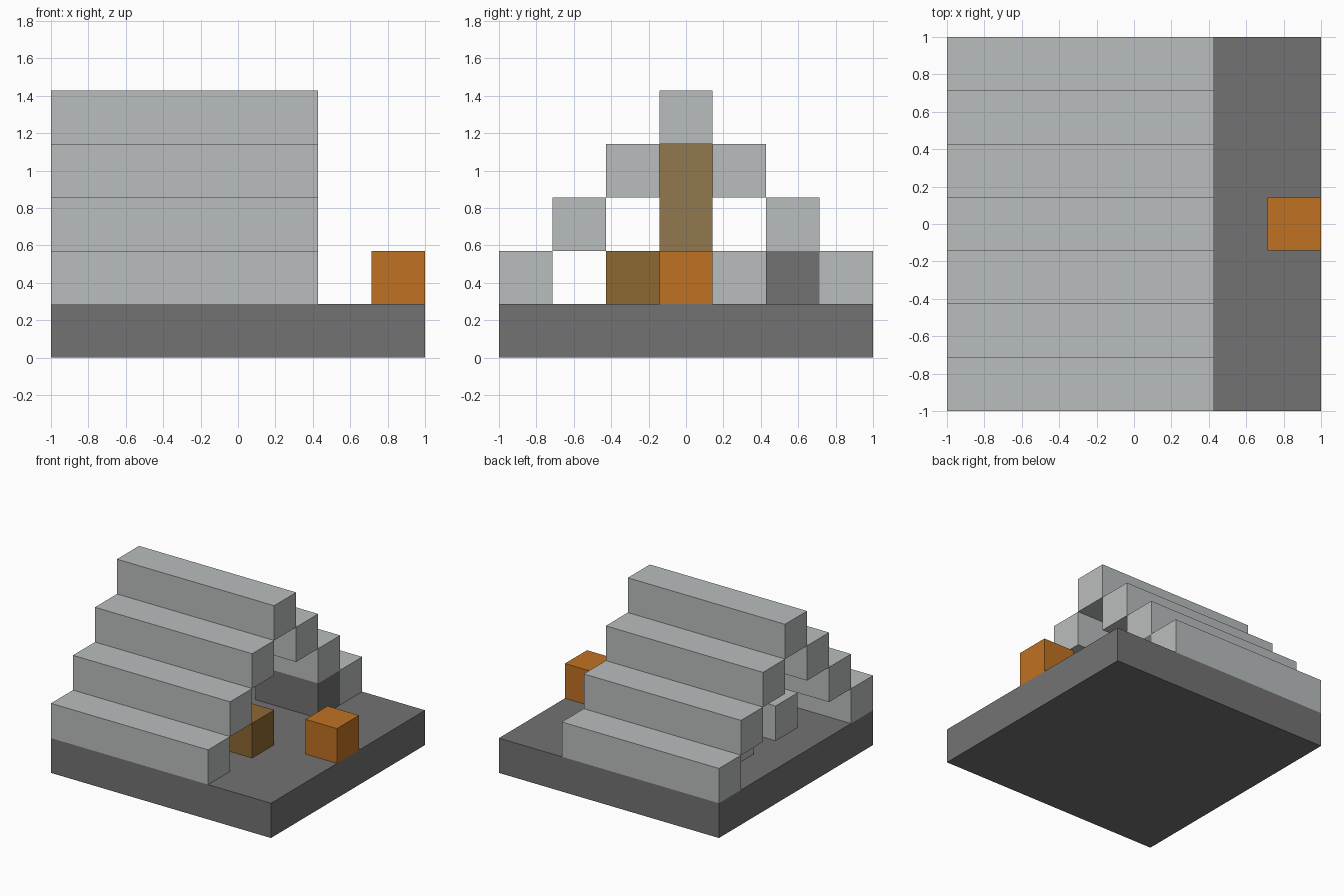
import bpy
import bmesh
from mathutils import Vector

cube = bpy.data.objects.get("Cube")
if cube:
    bpy.data.objects.remove(cube, do_unlink=True)

U = 2 / 7  # one block


def material(name, rgb):
    mat = bpy.data.materials.new(name)
    mat.use_nodes = True
    color = (*rgb, 1)
    mat.diffuse_color = color
    mat.node_tree.nodes["Principled BSDF"].inputs["Base Color"].default_value = color
    return mat


def blocks(name, mat, start, size):
    """Box placed on the block grid, counted from the back-right-bottom corner (-1, -1, 0)."""
    start, size = Vector(start), Vector(size)
    centre = (start + size / 2) * U - Vector((1, 1, 0))
    bm = bmesh.new()
    bmesh.ops.create_cube(bm, size=1)
    bmesh.ops.scale(bm, verts=bm.verts, vec=size * U)
    mesh = bpy.data.meshes.new(name)
    bm.to_mesh(mesh)
    bm.free()
    mesh.materials.append(mat)
    obj = bpy.data.objects.new(name, mesh)
    obj.location = centre
    bpy.context.collection.objects.link(obj)
    return obj


light_grey = material("light grey", (0.49, 0.515, 0.51))
dark_grey = material("dark grey", (0.171, 0.171, 0.171))
orange = material("orange", (0.527, 0.168, 0.016))
brown = material("brown", (0.27, 0.138, 0.033))
tan = material("tan", (0.283, 0.188, 0.08))

# Ground slab
blocks("ground_slab", dark_grey, (0, 0, 0), (7, 7, 1))

# Stepped roof: mirrored beams rising to a single ridge
for step in range(3):
    for side, row in (("right", step), ("left", 6 - step)):
        blocks(f"roof_beam_{side}_{step + 1}", light_grey, (0, row, step + 1), (5, 1, 1))
blocks("ridge_beam", light_grey, (0, 3, 4), (5, 1, 1))

# Post holding up the ridge
blocks("ridge_post", tan, (2, 3, 1), (1, 1, 3))

# Blocks inside the shelter
for side, row in (("right", 2), ("left", 4)):
    blocks(f"rear_block_{side}", light_grey, (1, row, 1), (1, 1, 1))
blocks("brown_chest", brown, (4, 2, 1), (1, 1, 1))
blocks("dark_bench", dark_grey, (3, 5, 1), (2, 1, 1))

# Fire block outside the entrance
blocks("fire_block", orange, (6, 3, 1), (1, 1, 1))
